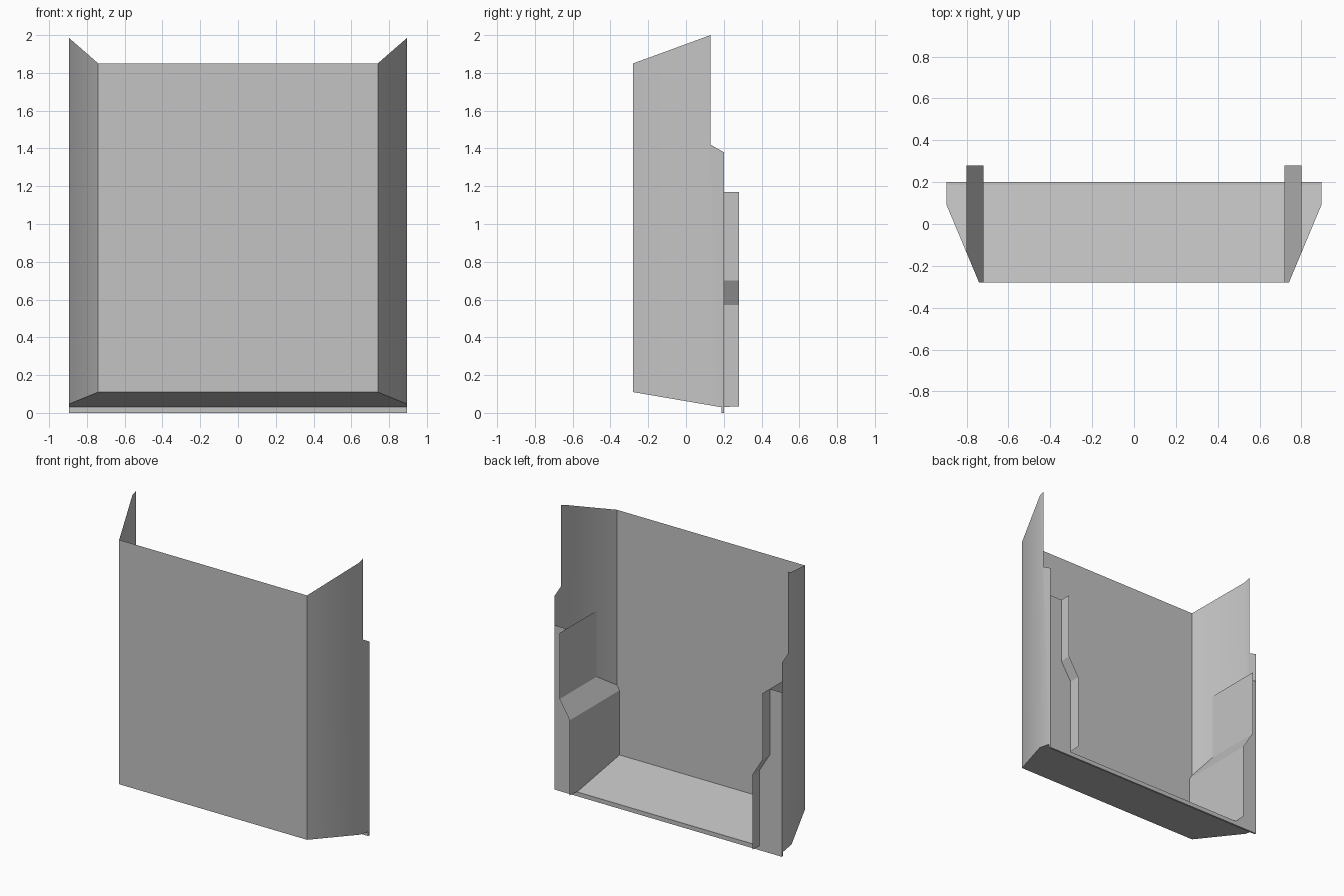
import bpy
import math

if "Cube" in bpy.data.objects:
    bpy.data.objects.remove(bpy.data.objects["Cube"], do_unlink=True)

grey = bpy.data.materials.new("plain_grey")
grey.use_nodes = True
COLOUR = (0.55, 0.55, 0.55, 1)
grey.diffuse_color = COLOUR
grey.node_tree.nodes["Principled BSDF"].inputs["Base Color"].default_value = COLOUR

# Key dimensions
FRONT, BEND, RIM, BACK = -0.28, 0.09, 0.13, 0.20
LIP = 0.187
INNER, OUTER = 0.74, 0.895


def floor_z(y):
    return 0.11 - 0.08 * (y - FRONT) / (LIP - FRONT)


def top_z(y):
    return 1.85 + 0.15 * (y - FRONT) / (RIM - FRONT)


def wall_y(x):
    return FRONT + (BEND - FRONT) * (x - INNER) / (OUTER - INNER)


def sheet(name, polygons):
    """Thin sheet from polygons, sharing the corners where they touch."""
    points, faces = [], []
    for poly in polygons:
        for p in poly:
            if p not in points:
                points.append(p)
        faces.append([points.index(p) for p in poly])
    mesh = bpy.data.meshes.new(name)
    mesh.from_pydata(points, [], faces)
    mesh.materials.append(grey)
    obj = bpy.data.objects.new(name, mesh)
    bpy.context.collection.objects.link(obj)
    bpy.ops.object.select_all(action="DESELECT")
    obj.select_set(True)
    bpy.context.view_layer.objects.active = obj
    bpy.ops.object.shade_smooth_by_angle(angle=math.radians(30))
    return obj


# Front panel
sheet("front_panel", [[(-INNER, FRONT, floor_z(FRONT)), (INNER, FRONT, floor_z(FRONT)),
                       (INNER, FRONT, 1.85), (-INNER, FRONT, 1.85)]])

# Sloping floor with bevelled corners
half = [(INNER, FRONT), (OUTER, BEND), (OUTER, LIP)]
outline = half + [(-x, y) for x, y in reversed(half)]
sheet("floor_panel", [[(x, y, floor_z(y)) for x, y in reversed(outline)]])

# Narrow lip hanging under the back edge of the floor
bpy.ops.mesh.primitive_cube_add(size=1, location=(0, (LIP + BACK) / 2, 0.015))
lip = bpy.context.object
lip.name = "bottom_lip"
lip.scale = (2 * OUTER, BACK - LIP, 0.03)
lip.data.materials.append(grey)

# Heights and side positions of the stepped inner plate
PLATE_TOP, STEP_TOP, STEP_LOW = 1.17, 0.70, 0.57
WIDE, NARROW, TAIL = 0.80, 0.72, 0.28

for side, s in (("left", 1), ("right", -1)):
    def build(name, polygons):
        return sheet(side + "_" + name, [[(s * x, y, z) for x, y, z in poly][::s]
                                         for poly in polygons])

    # Side wall: slanted part, then straight part with a notched rear edge
    low, high = (OUTER, BEND, floor_z(BEND)), (OUTER, BEND, top_z(BEND))
    build("wall", [
        [(INNER, FRONT, floor_z(FRONT)), low, high, (INNER, FRONT, 1.85)],
        [low, (OUTER, LIP, 0.03), (OUTER, BACK, 0.03), (OUTER, BACK, 1.38),
         (OUTER, RIM, 1.42), (OUTER, RIM, 2.0), high]])

    # Back flange between wall and inner plate
    build("back_flange", [[
        (OUTER, BACK, 0.03), (NARROW, BACK, 0.03), (NARROW, BACK, STEP_LOW),
        (WIDE, BACK, STEP_TOP), (WIDE, BACK, PLATE_TOP), (OUTER, BACK, PLATE_TOP)]])

    # Inner plate: upper face, sloping step, lower face
    meet = wall_y(WIDE)
    step_mid = STEP_LOW + (STEP_TOP - STEP_LOW) * (INNER - NARROW) / (WIDE - NARROW)
    build("inner_plate", [
        [(WIDE, TAIL, STEP_TOP), (WIDE, TAIL, PLATE_TOP),
         (WIDE, meet, PLATE_TOP), (WIDE, meet, STEP_TOP)],
        [(WIDE, TAIL, STEP_TOP), (WIDE, meet, STEP_TOP), (INNER, FRONT, step_mid),
         (NARROW, FRONT, STEP_LOW), (NARROW, TAIL, STEP_LOW)],
        [(NARROW, TAIL, STEP_LOW), (NARROW, FRONT, STEP_LOW),
         (NARROW, FRONT, floor_z(FRONT)), (NARROW, LIP, floor_z(LIP)),
         (NARROW, TAIL, 0.035)]])
